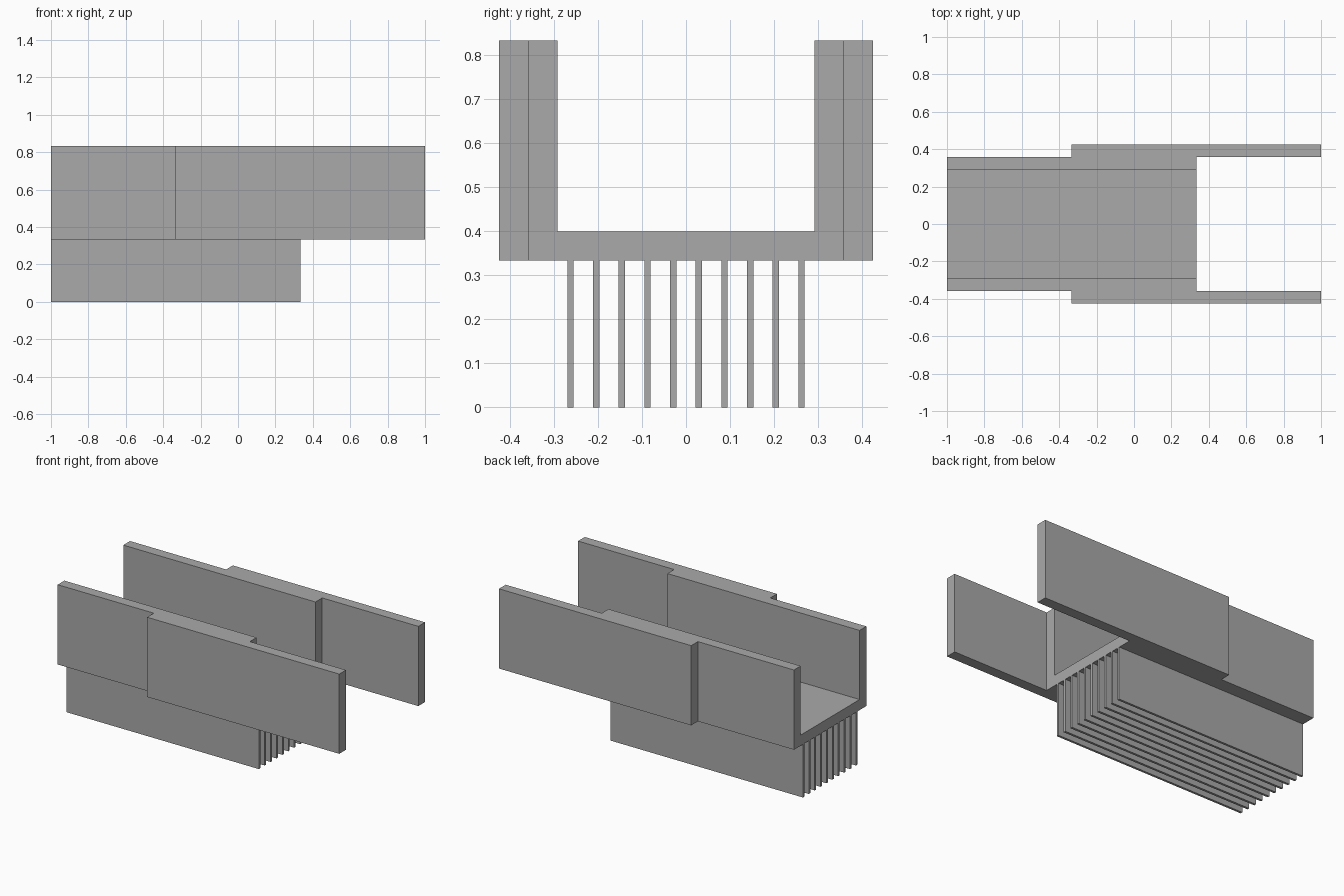
import bpy
import bmesh
from mathutils import Vector

cube = bpy.data.objects.get("Cube")
if cube:
    bpy.data.objects.remove(cube, do_unlink=True)

grey = bpy.data.materials.new("plain grey")
grey.use_nodes = True
grey.diffuse_color = (0.4, 0.4, 0.4, 1)
grey.node_tree.nodes["Principled BSDF"].inputs["Base Color"].default_value = grey.diffuse_color

# Shared dimensions
T = 1 / 15                        # plate thickness
BACK, MID, STEP, FRONT = -1.0, 1 / 3, -1 / 3, 1.0
BASE_Z, TOP_Z = 1 / 3, 5 / 6
INNER = 0.2917                    # half width inside the channel
FIN_COUNT, FIN_WIDTH, FIN_SPAN = 10, 0.0145, 0.525


def prism(name, outline, z0, z1):
    """Extrude a plan outline from z0 up to z1."""
    bm = bmesh.new()
    face = bm.faces.new([bm.verts.new((x, y, z0)) for x, y in outline])
    new = bmesh.ops.extrude_face_region(bm, geom=[face])["geom"]
    verts = [v for v in new if isinstance(v, bmesh.types.BMVert)]
    bmesh.ops.translate(bm, verts=verts, vec=Vector((0, 0, z1 - z0)))
    bmesh.ops.recalc_face_normals(bm, faces=bm.faces)
    mesh = bpy.data.meshes.new(name)
    bm.to_mesh(mesh)
    bm.free()
    mesh.materials.append(grey)
    obj = bpy.data.objects.new(name, mesh)
    bpy.context.collection.objects.link(obj)
    return obj


def box(name, x0, x1, y0, y1, z0, z1):
    return prism(name, [(x0, y0), (x1, y0), (x1, y1), (x0, y1)], z0, z1)


# Channel floor
box("channel_floor", BACK, MID, -INNER, INNER, BASE_Z, BASE_Z + T)

# Side walls: an inner wall merged with an outer plate shifted along x
a, b, c = INNER, INNER + T, INNER + 2 * T
wall = [(BACK, a), (MID, a), (MID, b), (FRONT, b),
        (FRONT, c), (STEP, c), (STEP, b), (BACK, b)]
for name, side in (("front_wall", -1), ("back_wall", 1)):
    prism(name, [(x, side * y) for x, y in wall], BASE_Z, TOP_Z)

# Cooling fins under the floor
for i in range(FIN_COUNT):
    y = FIN_SPAN * (i / (FIN_COUNT - 1) - 0.5)
    box(f"fin_{i + 1}", BACK, MID, y - FIN_WIDTH / 2, y + FIN_WIDTH / 2, 0, BASE_Z)
